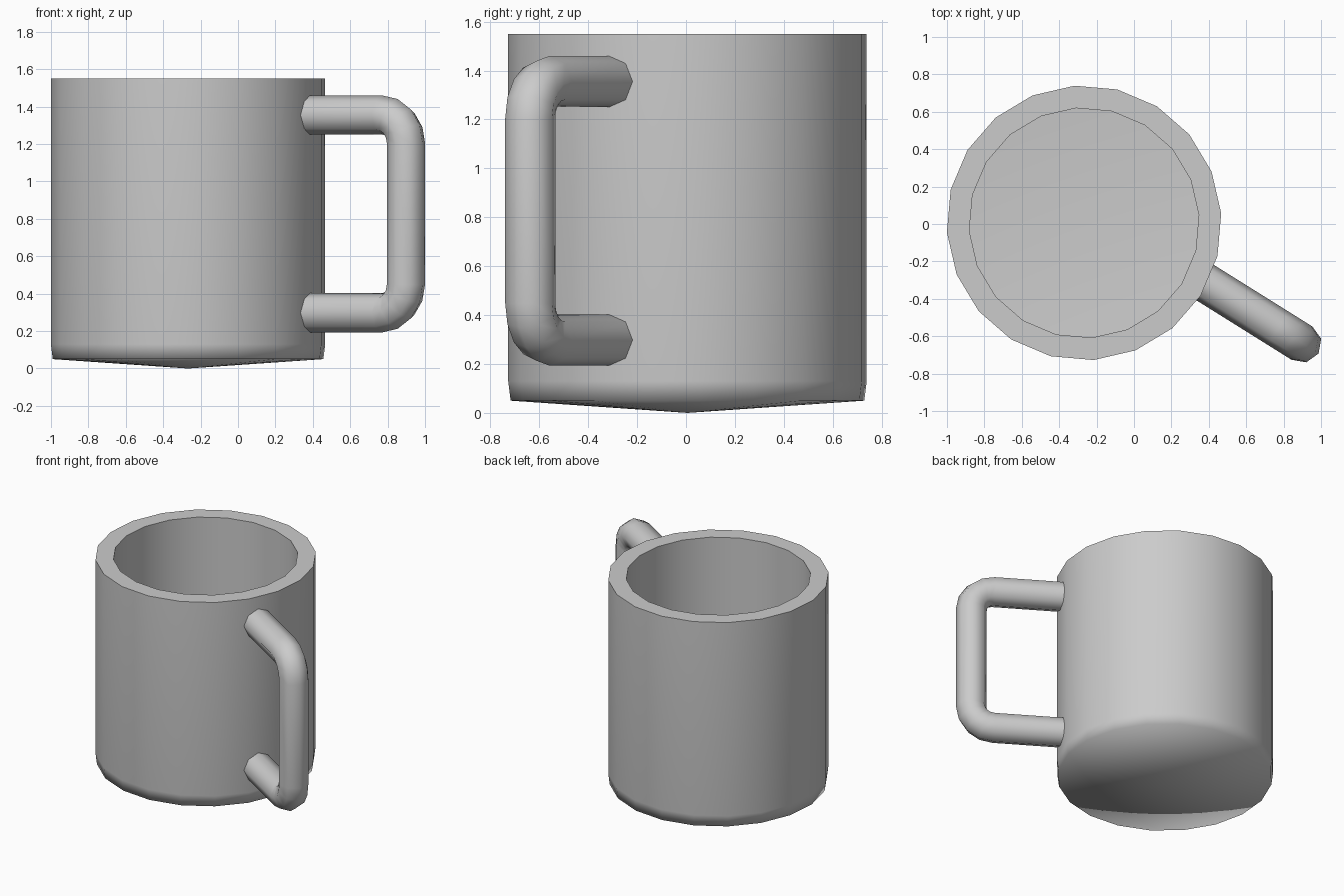
import bpy, bmesh, math
from mathutils import Vector

if "Cube" in bpy.data.objects:
    bpy.data.objects.remove(bpy.data.objects["Cube"])

SIDES = 20
CENTER = Vector((-0.267, 0.006, 0))
START = math.radians(4)


def finish(name, bm, smooth_angle):
    bmesh.ops.recalc_face_normals(bm, faces=bm.faces)
    mesh = bpy.data.meshes.new(name)
    bm.to_mesh(mesh)
    bm.free()
    obj = bpy.data.objects.new(name, mesh)
    bpy.context.collection.objects.link(obj)
    bpy.ops.object.select_all(action='DESELECT')
    obj.select_set(True)
    bpy.context.view_layer.objects.active = obj
    bpy.ops.object.shade_smooth_by_angle(angle=math.radians(smooth_angle))
    return obj


def bridge(bm, a, b):
    n = len(a)
    for i in range(n):
        j = (i + 1) % n
        bm.faces.new((a[i], a[j], b[j], b[i]))


def fan(bm, ring, tip):
    for i in range(len(ring)):
        bm.faces.new((ring[i], ring[(i + 1) % len(ring)], tip))


# Cup body: turned profile from the underside, over the rim, to the inner floor
bm = bmesh.new()
profile = [(0.725, 0.05), (0.735, 0.13), (0.735, 1.55), (0.615, 1.55), (0.615, 0.16)]
rings = []
for r, z in profile:
    rings.append([bm.verts.new(CENTER + Vector((
        r * math.cos(START + math.tau * i / SIDES),
        r * math.sin(START + math.tau * i / SIDES), z))) for i in range(SIDES)])
for a, b in zip(rings, rings[1:]):
    bridge(bm, a, b)
fan(bm, rings[0], bm.verts.new(CENTER))
fan(bm, rings[-1], bm.verts.new(CENTER + Vector((0, 0, 0.12))))
finish("cup_body", bm, 85)

# Handle: octagonal tube swept along a rounded U in a vertical plane
yaw = math.radians(-32)
out = Vector((math.cos(yaw), math.sin(yaw), 0))
side = Vector((-math.sin(yaw), math.cos(yaw), 0))
up = Vector((0, 0, 1))
grip = Vector((0.898, -0.637, 0))          # axis of the upright part
LOW, HIGH, BEND, TUBE = 0.298, 1.355, 0.15, 0.105
STEPS = 4

# Path points: distance along "out", height, and direction of the outer normal
path = [(-0.66, LOW, -90)]
for i in range(STEPS + 1):
    t = -90 + 90 * i / STEPS
    a = math.radians(t)
    path.append((-BEND + BEND * math.cos(a), LOW + BEND + BEND * math.sin(a), t))
path += [(d, LOW + HIGH - z, -t) for d, z, t in reversed(path)]

bm = bmesh.new()
rings = []
for d, z, t in path:
    a = math.radians(t)
    normal = out * math.cos(a) + up * math.sin(a)
    rings.append([bm.verts.new(grip + out * d + up * z + TUBE * (
        side * math.cos(math.tau * k / 8) + normal * math.sin(math.tau * k / 8)))
        for k in range(8)])
for a, b in zip(rings, rings[1:]):
    bridge(bm, a, b)
bm.faces.new(rings[0])
bm.faces.new(rings[-1])
finish("handle", bm, 60)
